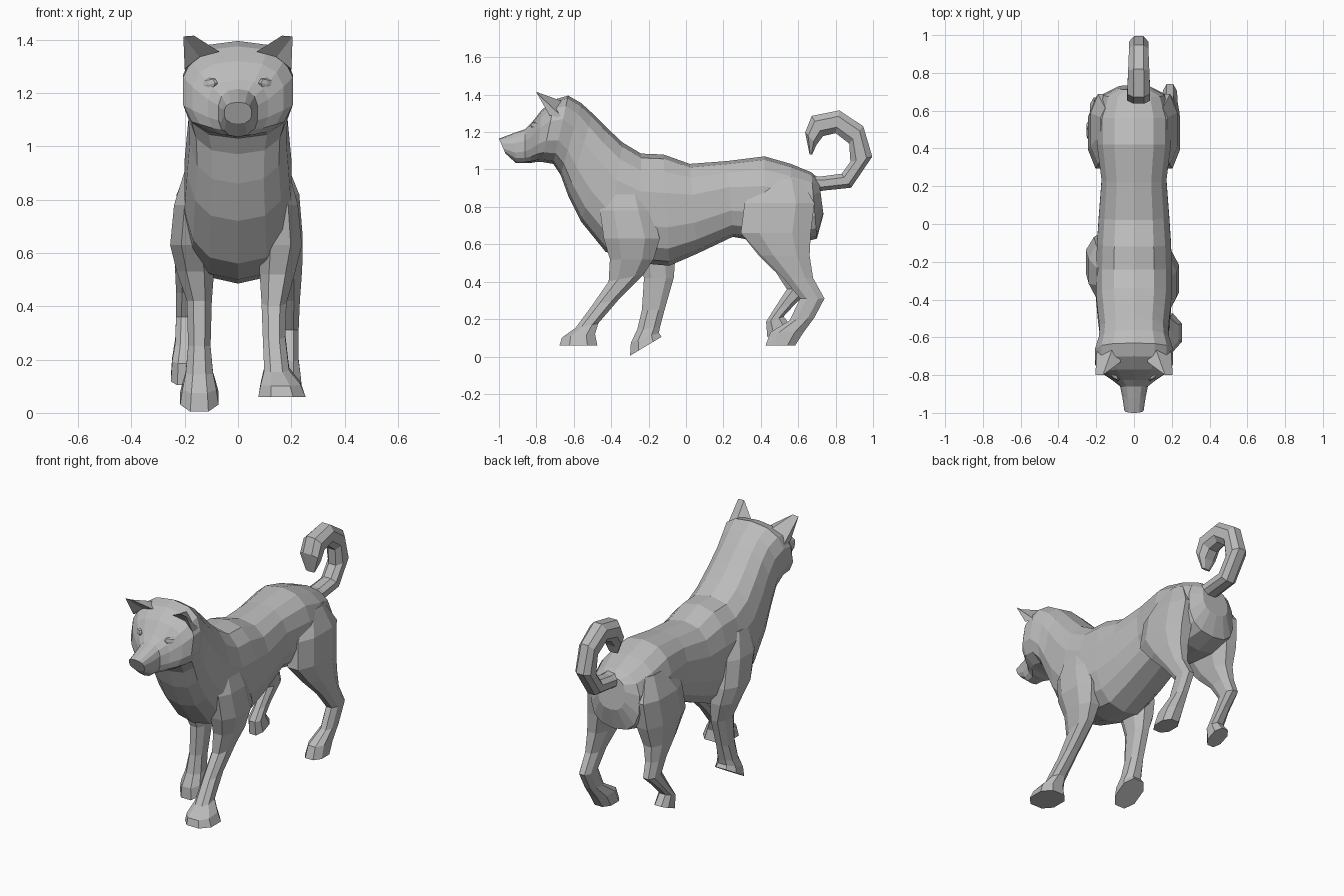
import bpy, bmesh, math
from mathutils import Vector

fur = bpy.data.materials.new("grey_fur")
fur.diffuse_color = (0.5, 0.5, 0.5, 1)


def finish(name, bm):
    bmesh.ops.recalc_face_normals(bm, faces=bm.faces)
    me = bpy.data.meshes.new(name)
    bm.to_mesh(me)
    bm.free()
    me.materials.append(fur)
    ob = bpy.data.objects.new(name, me)
    bpy.context.collection.objects.link(ob)
    return ob


def loft(name, rings):
    """Skin a list of point rings and cap both ends."""
    bm = bmesh.new()
    loops = [[bm.verts.new(p) for p in r] for r in rings]
    n = len(loops[0])
    for a, b in zip(loops, loops[1:]):
        for i in range(n):
            j = (i + 1) % n
            bm.faces.new((a[i], a[j], b[j], b[i]))
    bm.faces.new(loops[0])
    bm.faces.new(loops[-1])
    return finish(name, bm)


def power(v, e):
    return math.copysign(abs(v) ** e, v)


def section(n, e):
    """Rounded-square cross-section with unit half-size."""
    angles = [2 * math.pi * (i + 0.5) / n for i in range(n)]
    return [(power(math.cos(a), e), power(math.sin(a), e)) for a in angles]


# Torso, neck, head and muzzle: top y, top z, bottom y, bottom z, half width
body = [
    (.71, .95, .735, .76, .09), (.67, .985, .70, .63, .165),
    (.56, 1.03, .57, .60, .20), (.42, 1.07, .42, .61, .20),
    (.22, 1.045, .25, .64, .175), (.02, 1.03, .06, .55, .19),
    (-.12, 1.08, -.09, .485, .20), (-.24, 1.085, -.25, .50, .205),
    (-.34, 1.145, -.43, .56, .205), (-.42, 1.22, -.56, .72, .195),
    (-.50, 1.30, -.63, .86, .185), (-.56, 1.355, -.67, .97, .19),
    (-.63, 1.395, -.71, 1.03, .21), (-.70, 1.375, -.77, 1.04, .21),
    (-.77, 1.32, -.80, 1.04, .175), (-.825, 1.25, -.83, 1.035, .115),
    (-.86, 1.215, -.86, 1.035, .075), (-.92, 1.195, -.91, 1.035, .063),
    (-1.0, 1.165, -.965, 1.085, .052),
]
rings = []
for ty, tz, by, bz, w in body:
    rings.append([(w * u, (ty + by) / 2 + v * (ty - by) / 2,
                   (tz + bz) / 2 + v * (tz - bz) / 2)
                  for u, v in section(14, 0.78)])
loft("body_and_head", rings)


# Legs: x, y, z, half width, half depth, slope of the ring
def leg(name, rows):
    rings = []
    for x, y, z, hx, hy, slope in rows:
        rings.append([(x + hx * u, y + hy * v, z + slope * hy * v)
                      for u, v in section(8, 0.85)])
    loft(name, rings)


leg("front_leg_forward", [
    (.13, -.33, .92, .06, .10, 0), (.155, -.32, .78, .075, .15, 0),
    (.16, -.29, .63, .085, .16, 0), (.147, -.29, .52, .07, .125, 0),
    (.135, -.32, .42, .05, .10, .2), (.135, -.43, .29, .045, .075, .2),
    (.145, -.53, .165, .05, .065, .2), (.16, -.575, .11, .08, .095, .1),
    (.165, -.575, .06, .095, .108, 0)])
leg("front_leg_planted", [
    (-.14, -.28, .92, .06, .10, 0), (-.165, -.25, .78, .08, .15, 0),
    (-.175, -.20, .63, .085, .14, 0), (-.16, -.16, .53, .075, .11, 0),
    (-.145, -.145, .42, .05, .085, 0), (-.145, -.175, .25, .045, .065, 0),
    (-.145, -.20, .15, .055, .065, .1), (-.145, -.22, .10, .068, .08, .35),
    (-.145, -.215, .055, .077, .09, .6)])
leg("hind_leg_planted", [
    (.13, .52, .95, .05, .10, 0), (.155, .50, .82, .08, .20, 0),
    (.168, .48, .66, .08, .20, 0), (.18, .53, .54, .065, .14, 0),
    (.19, .60, .42, .045, .085, 0), (.19, .675, .31, .04, .07, 0),
    (.19, .62, .20, .04, .07, .1), (.185, .54, .13, .055, .095, 0),
    (.185, .505, .06, .06, .085, 0)])
leg("hind_leg_lifted", [
    (-.13, .52, .95, .05, .10, 0), (-.155, .50, .82, .08, .20, 0),
    (-.168, .48, .66, .08, .20, 0), (-.18, .51, .54, .06, .13, 0),
    (-.19, .56, .45, .045, .085, 0), (-.195, .605, .36, .04, .07, 0),
    (-.20, .53, .27, .038, .065, .3), (-.205, .475, .20, .045, .05, .3),
    (-.205, .50, .13, .05, .07, .4)])

# Curled tail: outer y, outer z, inner y, inner z, half width
tail = [
    (.66, .87, .66, .97, .06), (.74, .885, .72, .965, .058),
    (.885, .90, .83, .98, .055), (1.0, 1.07, .875, 1.04, .055),
    (.95, 1.235, .87, 1.135, .055), (.82, 1.32, .80, 1.19, .06),
    (.67, 1.29, .735, 1.175, .065), (.635, 1.20, .70, 1.13, .065),
    (.66, 1.08, .675, 1.08, .03),
]
rings = []
for oy, oz, iy, iz, w in tail:
    rings.append([(.025 + w * u, (oy + iy) / 2 + v * (oy - iy) / 2,
                   (oz + iz) / 2 + v * (oz - iz) / 2)
                  for u, v in section(8, 0.85)])
loft("tail", rings)


# Ears: cupped cones with a dented front, and almond eyes on both sides
def ear(name, s):
    bm = bmesh.new()
    pts = [(.07, -.73, 1.355), (.20, -.73, 1.29), (.195, -.65, 1.27),
           (.10, -.62, 1.35), (.205, -.80, 1.412), (.165, -.80, 1.415),
           (.145, -.72, 1.335)]
    v = [bm.verts.new((s * x, y, z)) for x, y, z in pts]
    for f in ((0, 6, 5), (6, 4, 5), (6, 1, 4), (1, 2, 4), (2, 3, 5, 4),
              (3, 0, 5), (0, 3, 2, 1, 6)):
        bm.faces.new([v[i] for i in f])
    finish(name, bm)


def eye(name, s):
    bm = bmesh.new()
    bmesh.ops.create_uvsphere(bm, u_segments=8, v_segments=4, radius=1)
    for v in bm.verts:
        x, y, z = v.co
        v.co = Vector((s * (.11 + .034 * x), -.80 + .018 * y + .025 * x,
                       1.232 + .024 * z - .006 * x))
    finish(name, bm)


for side, s in (("right", 1), ("left", -1)):
    ear(side + "_ear", s)
    eye(side + "_eye", s)
